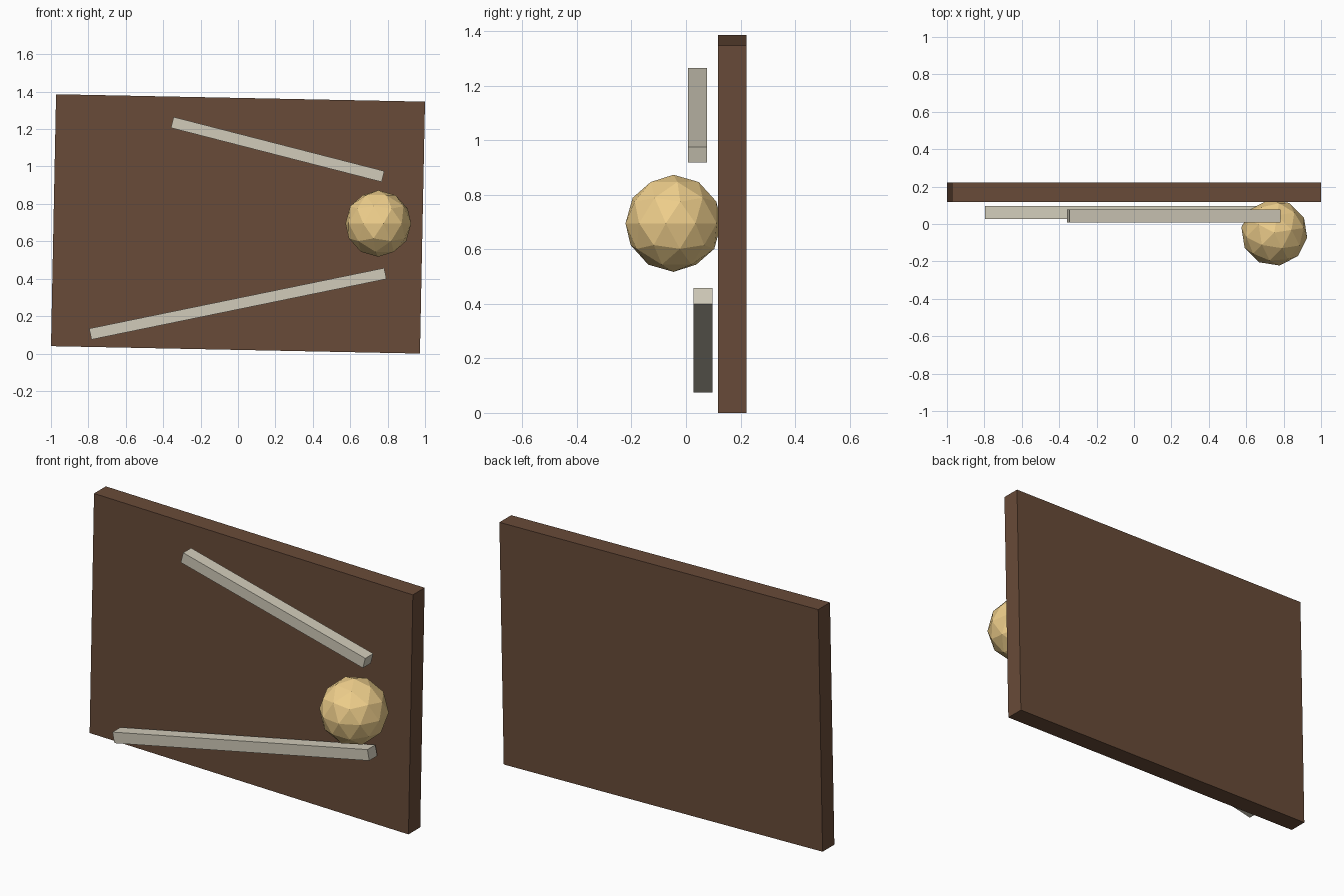
import bpy
from math import radians

if "Cube" in bpy.data.objects:
    bpy.data.objects.remove(bpy.data.objects["Cube"])


def material(name, color):
    mat = bpy.data.materials.new(name)
    mat.diffuse_color = (*color, 1)
    mat.use_nodes = True
    mat.node_tree.nodes["Principled BSDF"].inputs["Base Color"].default_value = mat.diffuse_color
    return mat


wood = material("dark_wood", (0.14, 0.07, 0.04))
pale = material("pale_paint", (0.64, 0.60, 0.49))
gold = material("gold", (0.86, 0.62, 0.26))


def plank(name, location, size, tilt, mat):
    """Box tilted about the y axis; positive tilt lowers its right end."""
    bpy.ops.mesh.primitive_cube_add(size=1, location=location,
                                    rotation=(0, radians(tilt), 0))
    obj = bpy.context.object
    obj.name = name
    obj.scale = size
    bpy.ops.object.transform_apply(location=False, rotation=False, scale=True)
    obj.data.materials.append(mat)


# Slightly crooked backing board
plank("board", (0, 0.169, 0.693), (1.973, 0.104, 1.347), 1.15, wood)

# Two sloping rails in front of the board
plank("upper_rail", (0.212, 0.042, 1.091), (1.163, 0.07, 0.06), 14.4, pale)
plank("lower_rail", (-0.001, 0.062, 0.266), (1.61, 0.07, 0.06), -11.6, pale)

# Faceted ball knob
bpy.ops.mesh.primitive_ico_sphere_add(subdivisions=2, radius=0.178,
                                      location=(0.75, -0.046, 0.695),
                                      rotation=(0, 0, radians(9)))
ball = bpy.context.object
ball.name = "ball_knob"
ball.data.materials.append(gold)
